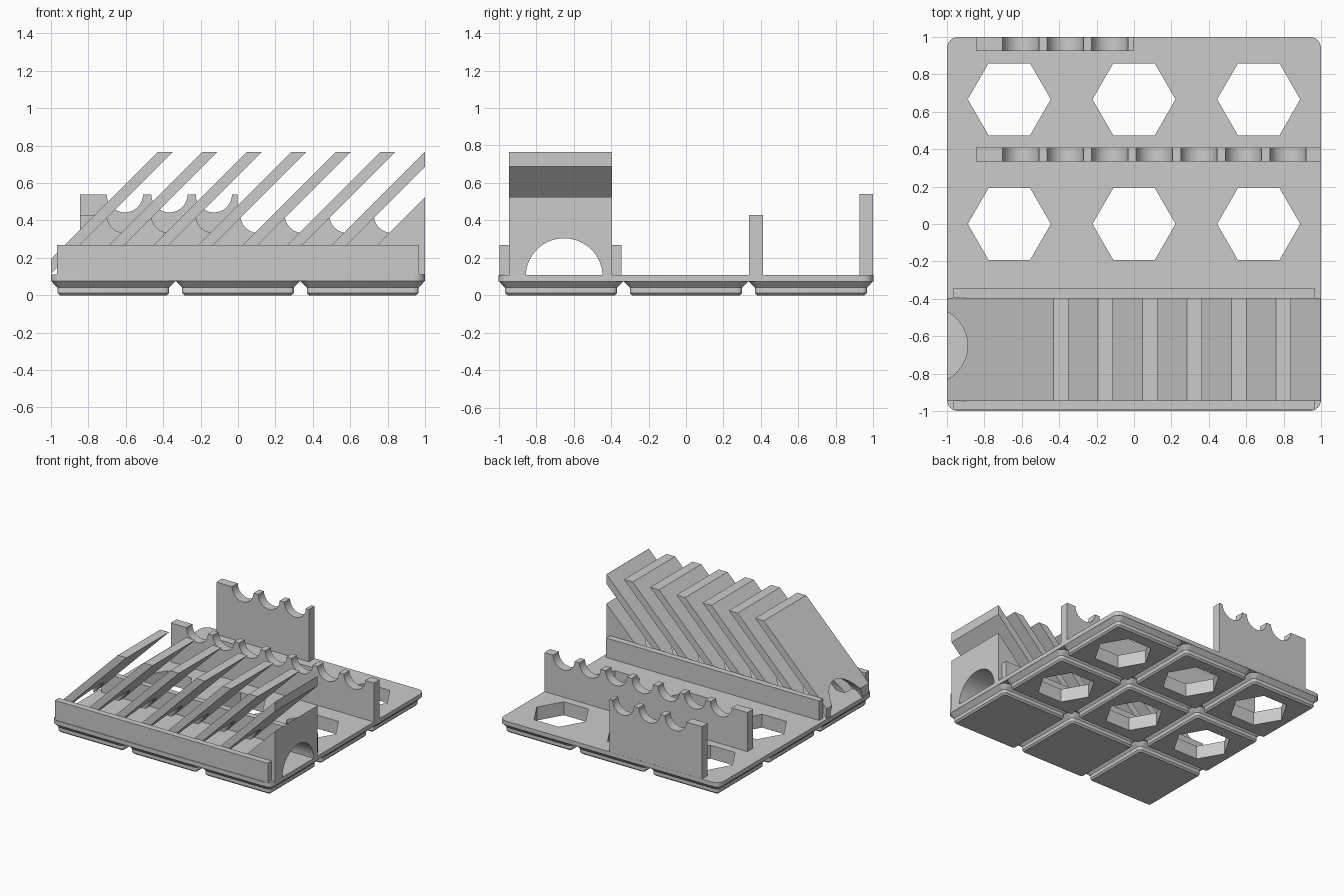
import bpy, bmesh, math
from mathutils import Vector

cube = bpy.data.objects.get("Cube")
if cube:
    bpy.data.objects.remove(cube, do_unlink=True)

grey = bpy.data.materials.new("plain grey")
grey.use_nodes = True
colour = (0.6, 0.6, 0.6, 1)
grey.diffuse_color = colour
grey.node_tree.nodes["Principled BSDF"].inputs["Base Color"].default_value = colour

FLOOR = 0.11      # top of the base plate
ROOT = 0.1        # parts are sunk slightly into the plate
CELL = 2 / 3      # pitch of the feet
PITCH = 0.238     # pitch of the fins and scallops
RACK = (-0.945, -0.395)


def loft(bm, rings):
    """Skin a closed stack of equal-length point rings."""
    rows = [[bm.verts.new(p) for p in ring] for ring in rings]
    n = len(rows[0])
    for a, b in zip(rows, rows[1:]):
        for i in range(n):
            j = (i + 1) % n
            bm.faces.new((a[i], a[j], b[j], b[i]))
    bm.faces.new(rows[0][::-1])
    bm.faces.new(rows[-1])


def finish(bm, name, smooth=False):
    bmesh.ops.recalc_face_normals(bm, faces=bm.faces)
    mesh = bpy.data.meshes.new(name)
    bm.to_mesh(mesh)
    bm.free()
    mesh.materials.append(grey)
    ob = bpy.data.objects.new(name, mesh)
    bpy.context.collection.objects.link(ob)
    if smooth:
        shade(ob)
    return ob


def activate(ob):
    bpy.ops.object.select_all(action='DESELECT')
    ob.select_set(True)
    bpy.context.view_layer.objects.active = ob


def shade(ob):
    activate(ob)
    bpy.ops.object.shade_smooth_by_angle(angle=math.radians(30))


def prism(name, profile, y0, y1, smooth=False):
    """Extrude an x-z profile along y and trim it to the plate width."""
    bm = bmesh.new()
    loft(bm, [[(x, y, z) for x, z in profile] for y in (y0, y1)])
    for side in (-1, 1):
        geom = bm.verts[:] + bm.edges[:] + bm.faces[:]
        bmesh.ops.bisect_plane(bm, geom=geom, dist=1e-5, plane_co=(side, 0, 0),
                               plane_no=(side, 0, 0), clear_outer=True)
        rim = [e for e in bm.edges if e.is_boundary]
        if rim:
            bmesh.ops.holes_fill(bm, edges=rim)
    return finish(bm, name, smooth)


def box(name, x0, x1, y0, y1, top):
    return prism(name, [(x0, ROOT), (x1, ROOT), (x1, top), (x0, top)], y0, y1)


def rounded_square(cx, cy, half, radius, z):
    pts = []
    for q, (sx, sy) in enumerate([(1, 1), (-1, 1), (-1, -1), (1, -1)]):
        for s in range(7):
            a = math.radians(90 * q + 15 * s)
            pts.append((cx + sx * (half - radius) + radius * math.cos(a),
                        cy + sy * (half - radius) + radius * math.sin(a), z))
    return pts


def cut(ob, cutter):
    mod = ob.modifiers.new("cut", 'BOOLEAN')
    mod.operation = 'DIFFERENCE'
    mod.solver = 'EXACT'
    mod.object = cutter
    activate(ob)
    bpy.ops.object.modifier_apply(modifier=mod.name)


def hex_cutter(cx, cy):
    bm = bmesh.new()
    ring = [(cx + 0.222 * math.cos(k * math.pi / 3),
             cy + 0.222 * math.sin(k * math.pi / 3)) for k in range(6)]
    loft(bm, [[(x, y, z) for x, y in ring] for z in (-0.1, 0.3)])
    ob = finish(bm, "hex_cutter")
    ob.hide_render = True
    return ob


# Base plate
bm = bmesh.new()
loft(bm, [rounded_square(0, 0, 1, 0.06, z) for z in (0.0754, FLOOR)])
plate = finish(bm, "base_plate")

# Grid of stepped feet, with hexagonal openings in the two rear rows
FOOT = [(0, 0.286), (0.0127, 0.299), (0.0413, 0.299), (0.0754, 0.332), (0.09, 0.332)]
for row in (-1, 0, 1):
    for col in (-1, 0, 1):
        cx, cy = col * CELL, row * CELL
        bm = bmesh.new()
        loft(bm, [rounded_square(cx, cy, h, h - 0.272, z) for z, h in FOOT])
        foot = finish(bm, "foot")
        if row >= 0:
            cutter = hex_cutter(cx, cy)
            cut(foot, cutter)
            cut(plate, cutter)
            bpy.data.objects.remove(cutter, do_unlink=True)
        shade(foot)
shade(plate)

# Low rails in front of and behind the slanted rack
box("front_rail", -0.967, 0.967, -0.995, RACK[0], 0.27)
box("rear_rail", -0.967, 0.967, RACK[1], -0.345, 0.27)

# Slanted fins and the solid end wedge
TOP = 0.765
drop = TOP - ROOT
rack = []
for k in range(7):
    x = -0.43 + PITCH * k
    rack.append(prism("slanted_fin", [(x - drop, ROOT), (x + 0.08 - drop, ROOT),
                                      (x + 0.08, TOP), (x, TOP)], *RACK))
rack.append(prism("end_wedge", [(0.575, ROOT), (1, ROOT), (1, 0.525)], *RACK))

# Round tunnel running through the whole rack
bm = bmesh.new()
arc = [(-0.65 + 0.205 * math.cos(a), ROOT + 0.205 * math.sin(a))
       for a in (math.tau * i / 64 for i in range(64))]
loft(bm, [[(x, y, z) for y, z in arc] for x in (-1.5, 1.5)])
tunnel = finish(bm, "tunnel_cutter")
tunnel.hide_render = True
for part in rack:
    cut(part, tunnel)
    shade(part)
bpy.data.objects.remove(tunnel, do_unlink=True)


# Upright holders with scalloped top edges
def scalloped_wall(name, x1, y0, y1, top, count):
    pts = [(x1, ROOT), (-0.845, ROOT), (-0.845, top)]
    for k in range(count):
        cx = -0.605 + PITCH * k
        for i in range(25):
            a = math.pi * (1 + i / 24)
            pts.append((cx + 0.097 * math.cos(a), top + 0.097 * math.sin(a)))
    prism(name, pts + [(x1, top)], y0, y1, True)


scalloped_wall("middle_holder", 1, 0.335, 0.41, 0.43, 7)
scalloped_wall("rear_holder", -0.003, 0.925, 0.999, 0.54, 3)
